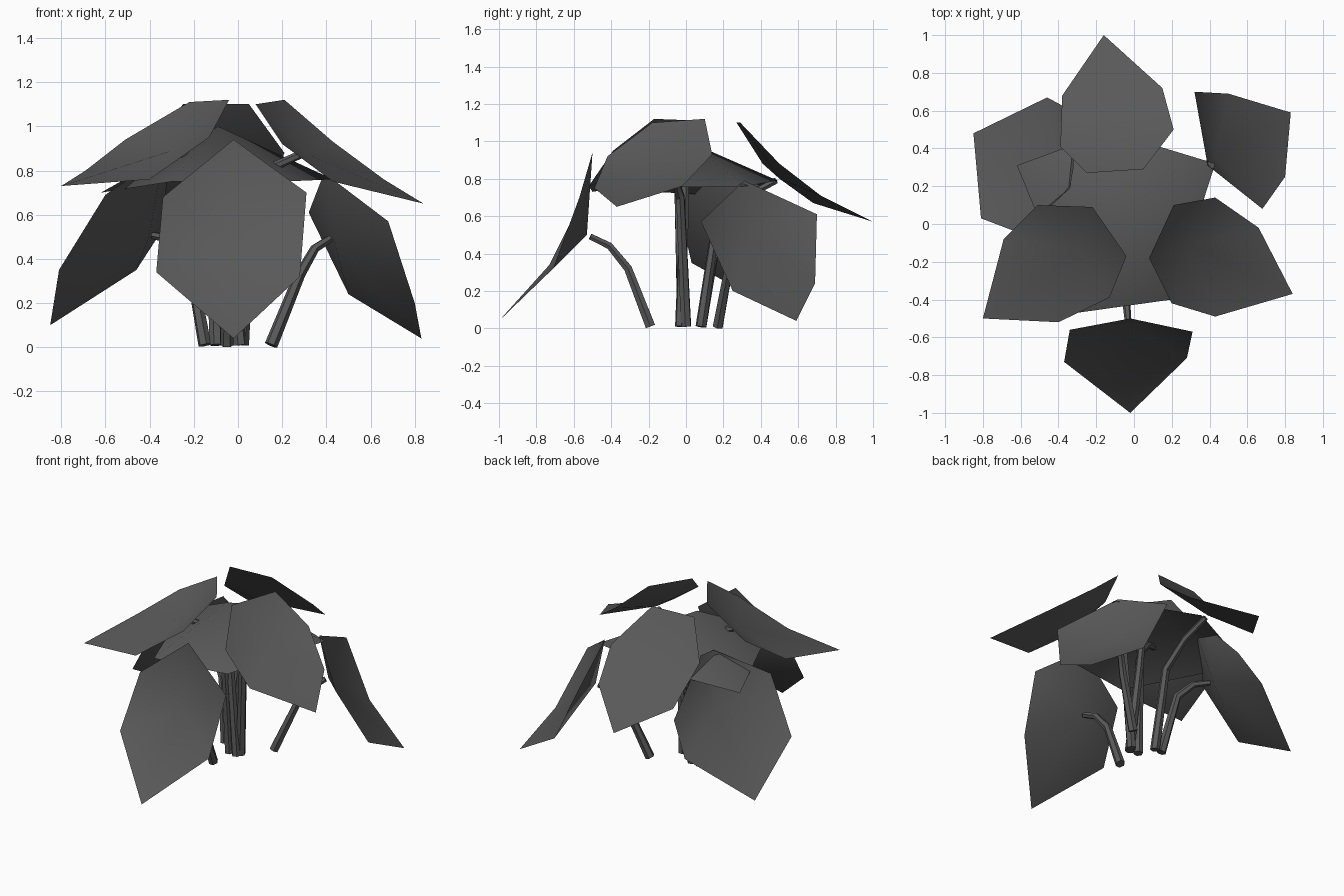
import bpy
import bmesh
from mathutils import Vector

default_cube = bpy.data.objects.get("Cube")
if default_cube:
    bpy.data.objects.remove(default_cube, do_unlink=True)

# One dark grey for leaves and stems
grey = bpy.data.materials.new("dark_grey")
grey.use_nodes = True
grey.diffuse_color = (.1, .1, .1, 1)
shader = next(n for n in grey.node_tree.nodes if n.type == 'BSDF_PRINCIPLED')
shader.inputs["Base Color"].default_value = grey.diffuse_color


def make_active(obj):
    """Select a single object so that operators act on it alone."""
    bpy.ops.object.select_all(action='DESELECT')
    obj.select_set(True)
    bpy.context.view_layer.objects.active = obj


def add_object(name, data):
    """Link new data to the scene with the shared material."""
    data.materials.append(grey)
    obj = bpy.data.objects.new(name, data)
    bpy.context.collection.objects.link(obj)
    make_active(obj)
    return obj


def add_leaf(name, centre, outline):
    """Thin cupped blade: a fan of faces from the stem joint to its outline."""
    bm = bmesh.new()
    hub = bm.verts.new(centre)
    rim = [bm.verts.new(point) for point in outline]
    for here, after in zip(rim, rim[1:] + rim[:1]):
        bm.faces.new((hub, here, after))
    bm.normal_update()
    if sum(face.normal.z for face in bm.faces) < 0:
        bmesh.ops.reverse_faces(bm, faces=bm.faces[:])
    mesh = bpy.data.meshes.new(name)
    bm.to_mesh(mesh)
    bm.free()
    add_object(name, mesh)
    bpy.ops.object.shade_smooth()


def add_stem(name, base, knee, joint):
    """Tapered six-sided tube that rises, then bends over to the leaf."""
    base, knee, joint = Vector(base), Vector(knee), Vector(joint)
    elbow = knee.lerp(joint, .45) + Vector((0, 0, .04))
    tip = joint - (joint - elbow).normalized() * .02
    path = [base, knee, elbow, tip]
    radii = [.03, .025, .021, .018]
    curve = bpy.data.curves.new(name, 'CURVE')
    curve.dimensions = '3D'
    curve.bevel_depth = 1
    curve.bevel_resolution = 1
    curve.use_fill_caps = True
    spline = curve.splines.new('POLY')
    spline.points.add(len(path) - 1)
    for point, place, radius in zip(spline.points, path, radii):
        point.co = (*place, 1)
        point.radius = radius
    add_object(name, curve)
    bpy.ops.object.convert(target='MESH')
    bpy.ops.object.shade_smooth_by_angle()


def add_frond(position, base, knee, joint, outline):
    """A leaf together with the stem that carries it."""
    add_leaf(position + "_leaf", joint, outline)
    add_stem(position + "_stem", base, knee, joint)


# Steep outer leaves, hanging down
add_frond("front", (-.05, -.19, .01), (-.05, -.31, .32), (-.03, -.53, .5), [
    (-.02, -.5, .94), (.31, -.57, .7), (.28, -.71, .32),
    (-.02, -1, .04), (-.37, -.73, .34), (-.34, -.56, .68)])

add_frond("back_left", (.15, .17, .01), (.28, .23, .33), (.43, .35, .5), [
    (.39, .31, .79), (.68, .08, .57), (.8, .25, .2),
    (.83, .59, .04), (.5, .69, .24), (.32, .7, .61)])

add_frond("back_right", (-.15, .08, .01), (-.22, .15, .4), (-.4, .28, .51), [
    (-.32, .3, .87), (-.34, .19, .87), (-.6, -.05, .69), (-.81, .03, .35),
    (-.85, .48, .1), (-.46, .67, .35), (-.33, .6, .55)])

# Raised upper leaves
add_frond("front_left", (.02, 0, .01), (.06, -.03, .7), (.3, -.11, .88), [
    (.08, -.18, 1.1), (.21, .1, 1.12), (.43, .14, .93), (.66, -.02, .76),
    (.84, -.37, .65), (.43, -.49, .75), (.2, -.42, .92)])

add_frond("front_right", (-.05, -.02, .01), (-.08, -.04, .75), (-.3, -.13, .89), [
    (-.04, -.17, 1.12), (-.22, .09, 1.11), (-.51, .1, .94), (-.69, -.08, .8),
    (-.8, -.5, .73), (-.4, -.52, .76), (-.13, -.39, .95)])

add_frond("back", (-.1, .08, .01), (-.12, .16, .55), (-.17, .5, .8), [
    (.05, .29, 1.1), (-.25, .27, 1.1), (-.39, .41, .88), (-.38, .68, .67),
    (-.16, 1, .57), (.15, .72, .71), (.21, .5, .88)])

# Broad five-sided leaf capping the middle
add_frond("centre", (.01, -.03, .01), (-.05, -.01, .6), (-.09, .01, 1), [
    (-.62, .31, .7), (-.13, .49, .79), (.43, .32, .76),
    (.2, -.4, .75), (-.3, -.47, .75)])
